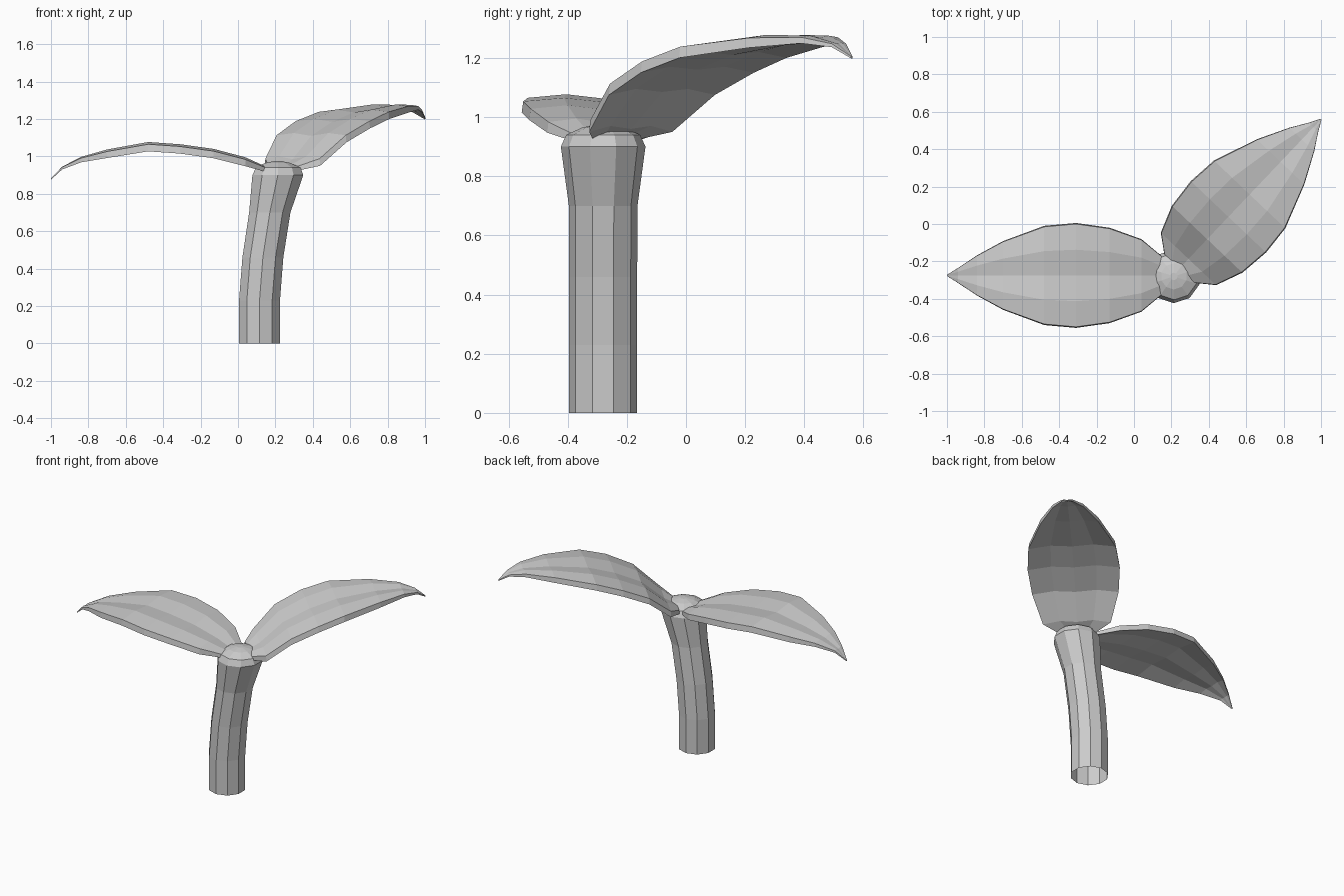
import bpy, bmesh, math
from mathutils import Vector, Matrix

if "Cube" in bpy.data.objects:
    bpy.data.objects.remove(bpy.data.objects["Cube"])


def skin(name, rings, cap_start=True, cap_end=True):
    """Join equal-length closed rings of points into one flat-shaded mesh."""
    bm = bmesh.new()
    loops = [[bm.verts.new(p) for p in ring] for ring in rings]
    n = len(loops[0])
    for a, b in zip(loops, loops[1:]):
        for i in range(n):
            j = (i + 1) % n
            bm.faces.new((a[i], a[j], b[j], b[i]))
    if cap_start:
        bm.faces.new(loops[0][::-1])
    if cap_end:
        bm.faces.new(loops[-1])
    bmesh.ops.recalc_face_normals(bm, faces=bm.faces)
    mesh = bpy.data.meshes.new(name)
    bm.to_mesh(mesh)
    bm.free()
    obj = bpy.data.objects.new(name, mesh)
    bpy.context.collection.objects.link(obj)
    return obj


# Stem: bent ten-sided tube, flared head with a low domed cap, open at the foot
STEM_Y, SIDES = -0.28, 10
stem_rows = [  # centre x, z, radius
    (0.115, 0.0, 0.115), (0.115, 0.23, 0.115), (0.133, 0.46, 0.115),
    (0.17, 0.70, 0.116), (0.213, 0.90, 0.143), (0.215, 0.94, 0.125),
    (0.213, 0.965, 0.07), (0.213, 0.975, 0.02)]
rings = []
for cx, z, r in stem_rows:
    ring = []
    for i in range(SIDES):
        a = 2 * math.pi * (i + 0.5) / SIDES
        ring.append(Vector((cx + r * math.cos(a), STEM_Y + r * math.sin(a), z)))
    rings.append(ring)
skin("stem", rings, cap_start=False)


# Leaves: thin blades with a shallow centre crease and a thick rim
def leaf(name, base, angle, rows):
    place = Matrix.Translation((base[0], base[1], 0)) @ Matrix.Rotation(angle, 4, 'Z')
    rings = []
    for s, w, z in rows:
        k = min(1.0, w / 0.2)
        top = [(-1, -0.012), (-0.5, 0.0), (0, -0.015), (0.5, 0.0), (1, -0.012)]
        low = [(1.02, -0.05), (0.5, -0.03), (0, -0.04), (-0.5, -0.03), (-1.02, -0.05)]
        ring = [(s, u * w, z + d * k) for u, d in top]
        ring += [(s, u * w, z - 0.006 + (d + 0.006) * k) for u, d in low]
        rings.append([place @ Vector(p) for p in ring])
    return skin(name, rings)


# distance along leaf, half width, height
leaf("left_leaf", (0.15, -0.275), math.pi, [
    (0.0, 0.10, 0.945), (0.11, 0.19, 0.995), (0.28, 0.25, 1.04),
    (0.46, 0.275, 1.065), (0.63, 0.26, 1.077), (0.85, 0.18, 1.037),
    (0.99, 0.105, 0.997), (1.09, 0.04, 0.945), (1.15, 0.003, 0.882)])
leaf("right_leaf", (0.25, -0.23), math.atan2(0.79, 0.75), [
    (-0.01, 0.11, 0.955), (0.06, 0.20, 1.0), (0.205, 0.255, 1.125),
    (0.37, 0.272, 1.20), (0.535, 0.258, 1.25), (0.775, 0.172, 1.278),
    (0.94, 0.09, 1.275), (1.03, 0.035, 1.25), (1.09, 0.003, 1.205)])
